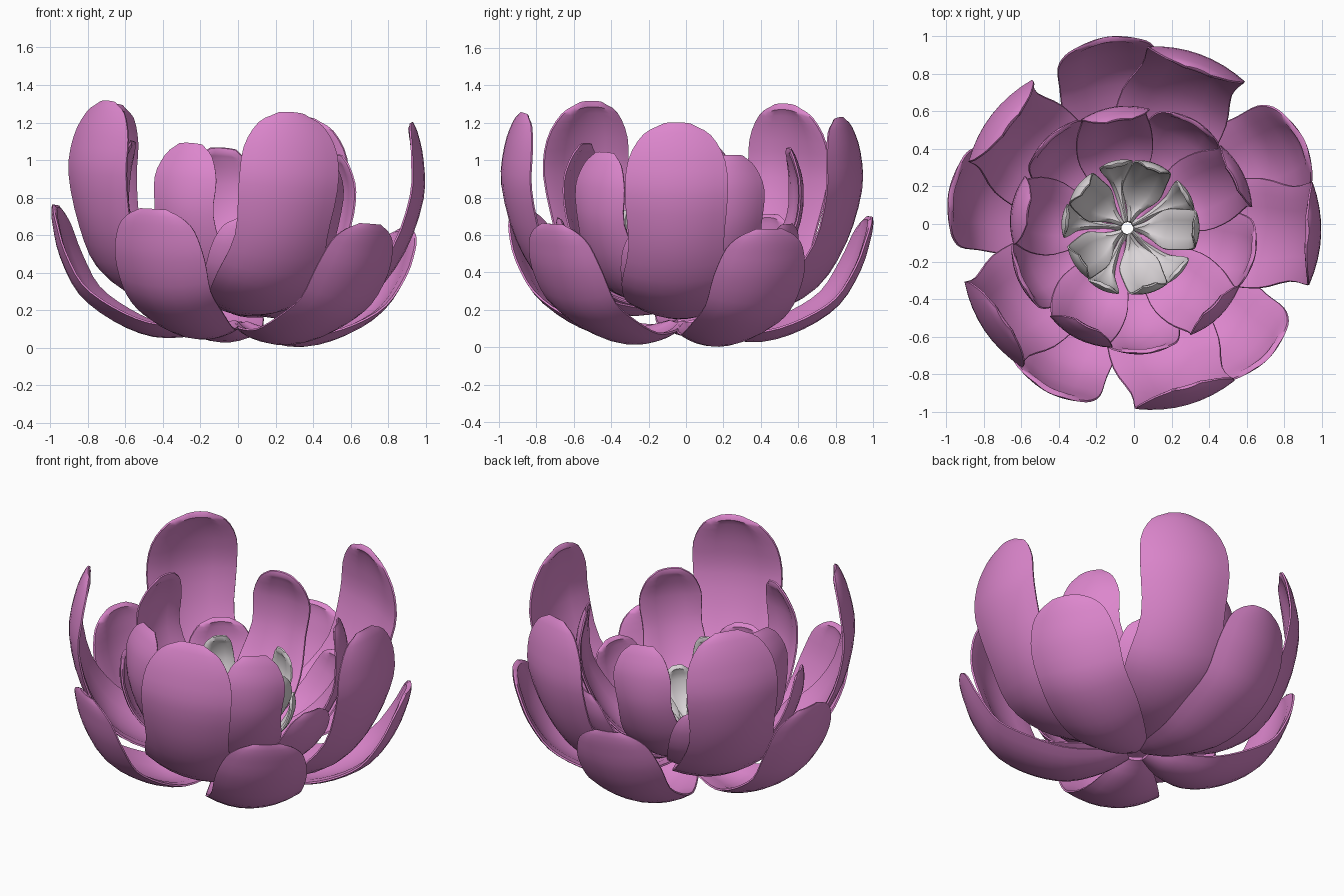
import bpy
import math
from mathutils import Matrix, Vector

cube = bpy.data.objects.get("Cube")
if cube:
    bpy.data.objects.remove(cube)


def make_material(name, rgb):
    mat = bpy.data.materials.new(name)
    mat.use_nodes = True
    color = (*rgb, 1.0)
    mat.diffuse_color = color
    mat.node_tree.nodes["Principled BSDF"].inputs["Base Color"].default_value = color
    return mat


PINK = make_material("orchid pink", (0.72, 0.24, 0.61))
WHITE = make_material("soft white", (0.70, 0.66, 0.68))

# The whole bloom leans slightly towards +x
LEAN = Matrix.Rotation(0.067, 4, "Y") @ Matrix.Rotation(-0.012, 4, "X")


def smooth_path(points, steps=3):
    """Catmull-Rom samples through (radius, height, half width) points."""
    pts = [Vector(p) for p in points]
    pts = [2 * pts[0] - pts[1]] + pts + [2 * pts[-1] - pts[-2]]
    out = []
    for a, b, c, d in zip(pts, pts[1:], pts[2:], pts[3:]):
        for s in range(steps):
            t = s / steps
            out.append(0.5 * (2 * b + (c - a) * t + (2 * a - 5 * b + 4 * c - d) * t ** 2
                              + (3 * b - a - 3 * c + d) * t ** 3))
    out.append(pts[-2])
    return out


def petal_mesh(name, profile, cup, thickness, material, columns=8):
    """A petal along +x, cupped most at its base and thinned at its rim."""
    path = smooth_path(profile)
    last = len(path) - 1
    verts, faces, rim = [], [], []
    for i, p in enumerate(path):
        tangent = path[min(i + 1, last)] - path[max(i - 1, 0)]
        inward = Vector((-tangent.y, 0, tangent.x)).normalized()
        depth = cup * (1.3 - 0.7 * i / last) * p.z
        for j in range(columns + 1):
            u = 2 * j / columns - 1
            if i == last or j in (0, columns):
                rim.append(len(verts))
            verts.append(Vector((p.x, u * p.z, p.y)) + inward * depth * u * u)
    row = columns + 1
    for i in range(last):
        for j in range(columns):
            a = i * row + j
            faces.append((a, a + 1, a + row + 1, a + row))
    mesh = bpy.data.meshes.new(name)
    mesh.from_pydata(verts, [], faces)
    mesh.materials.append(material)
    obj = bpy.data.objects.new(name, mesh)
    bpy.context.collection.objects.link(obj)
    # Thicken inwards with a thin rim, then smooth
    body = obj.vertex_groups.new(name="body")
    body.add(range(len(verts)), 1.0, "REPLACE")
    body.add(rim, 0.35, "REPLACE")
    solid = obj.modifiers.new("thickness", "SOLIDIFY")
    solid.thickness = thickness
    solid.offset = -1
    solid.vertex_group = body.name
    bpy.ops.object.select_all(action="DESELECT")
    obj.select_set(True)
    bpy.context.view_layer.objects.active = obj
    bpy.ops.object.modifier_apply(modifier=solid.name)
    bpy.ops.object.shade_smooth_by_angle(angle=math.radians(45))
    return obj


def petal_ring(name, center, start, profile, cup, thickness, material, count=5):
    first = petal_mesh(name, profile, cup, thickness, material)
    place = Matrix.Translation((*center, 0)) @ LEAN
    for k in range(count):
        obj = first
        if k:
            obj = bpy.data.objects.new(name, first.data)
            bpy.context.collection.objects.link(obj)
        obj.name = f"{name}_{k + 1}"
        turn = math.radians(start + 360 * k / count)
        obj.matrix_world = place @ Matrix.Rotation(turn, 4, "Z")


# Low spreading outer petals
petal_ring("outer_low_petal", (-0.04, -0.01), 26.5, [
    (0.05, 0.11, 0.07), (0.2, 0.05, 0.15), (0.42, 0.03, 0.22), (0.64, 0.10, 0.26),
    (0.83, 0.23, 0.265), (0.945, 0.42, 0.27), (0.995, 0.58, 0.23), (1.01, 0.66, 0.16),
    (1.01, 0.70, 0.08)], 0.28, 0.03, PINK)

# Tall upright outer petals
petal_ring("outer_tall_petal", (-0.045, -0.03), -2, [
    (0.05, 0.20, 0.05), (0.25, 0.17, 0.17), (0.5, 0.20, 0.27), (0.74, 0.33, 0.295),
    (0.90, 0.57, 0.255), (0.98, 0.86, 0.275), (0.965, 1.07, 0.26), (0.925, 1.21, 0.18),
    (0.895, 1.265, 0.07)], 0.24, 0.03, PINK)

# Low inner petals
petal_ring("inner_low_petal", (-0.05, -0.035), -12, [
    (0.05, 0.21, 0.04), (0.22, 0.18, 0.13), (0.42, 0.23, 0.20), (0.58, 0.37, 0.21),
    (0.655, 0.53, 0.19), (0.67, 0.64, 0.14), (0.665, 0.69, 0.06)], 0.28, 0.025, PINK)

# Upright inner petals
petal_ring("inner_tall_petal", (-0.06, -0.035), 27, [
    (0.05, 0.25, 0.03), (0.2, 0.23, 0.11), (0.4, 0.29, 0.195), (0.55, 0.45, 0.205),
    (0.645, 0.68, 0.175), (0.655, 0.88, 0.185), (0.62, 1.01, 0.14), (0.59, 1.07, 0.07)],
    0.26, 0.025, PINK)

# Small white petals around the open centre
petal_ring("white_low_petal", (-0.055, -0.025), 30, [
    (0.03, 0.27, 0.018), (0.15, 0.25, 0.02), (0.26, 0.28, 0.04), (0.335, 0.37, 0.08),
    (0.365, 0.47, 0.09), (0.36, 0.53, 0.065), (0.35, 0.56, 0.03)], 0.25, 0.025, WHITE)
petal_ring("white_tall_petal", (-0.055, -0.025), -2, [
    (0.03, 0.30, 0.012), (0.11, 0.28, 0.045), (0.21, 0.33, 0.105), (0.30, 0.44, 0.11),
    (0.36, 0.58, 0.105), (0.355, 0.69, 0.08), (0.33, 0.74, 0.04)], 0.25, 0.025, WHITE)
